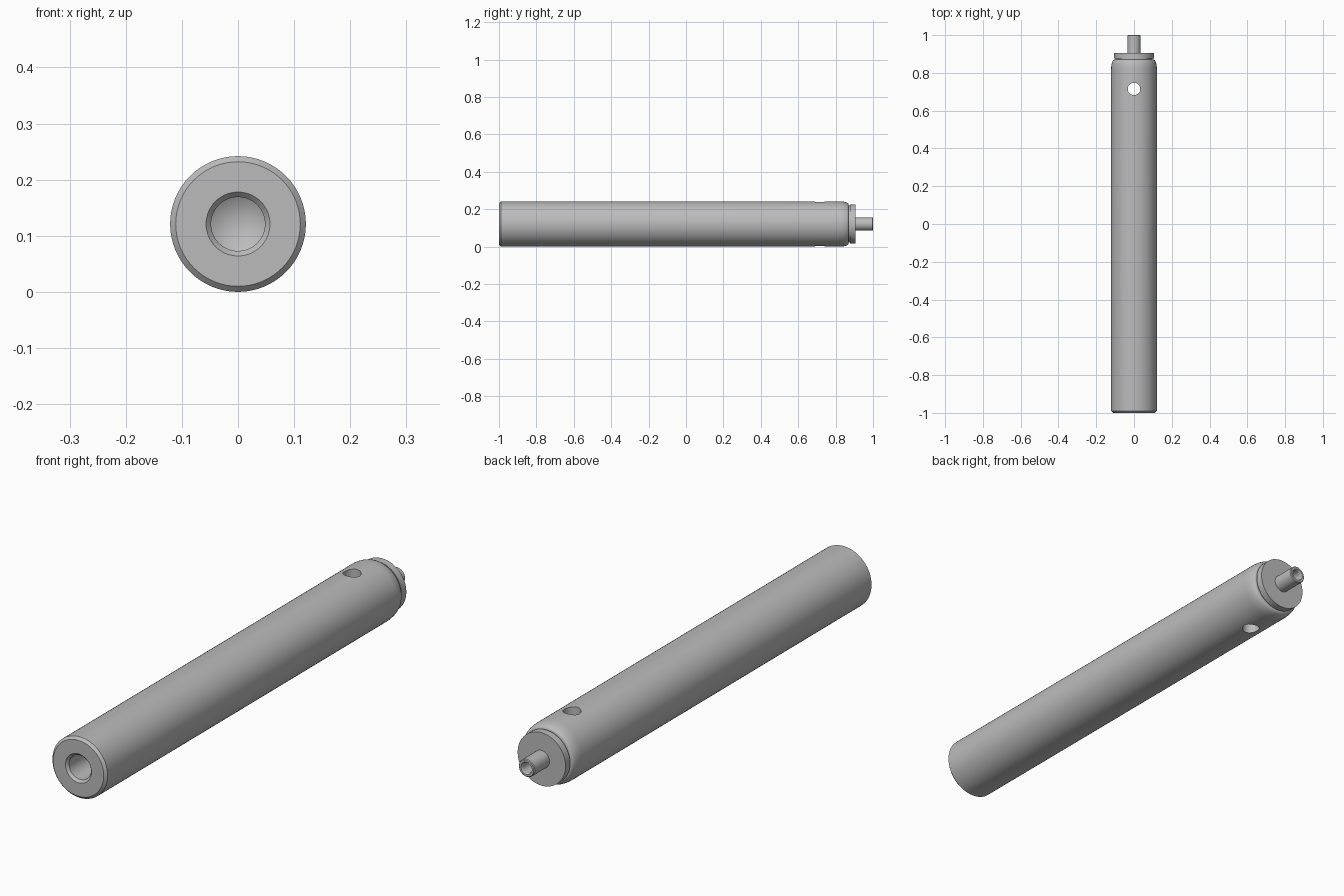
import bpy, bmesh, math
from mathutils import Matrix, Vector

cube = bpy.data.objects.get("Cube")
if cube:
    bpy.data.objects.remove(cube, do_unlink=True)

AXIS_Z = 0.121
R = 0.121

steel = bpy.data.materials.new("grey_steel")
steel.use_nodes = True
colour = (0.5, 0.5, 0.5, 1)
steel.diffuse_color = colour
steel.node_tree.nodes["Principled BSDF"].inputs["Base Color"].default_value = colour


def make_object(name, bm):
    bmesh.ops.recalc_face_normals(bm, faces=bm.faces)
    mesh = bpy.data.meshes.new(name)
    bm.to_mesh(mesh)
    bm.free()
    mesh.materials.append(steel)
    obj = bpy.data.objects.new(name, mesh)
    bpy.context.collection.objects.link(obj)
    return obj


def lathe(name, profile, steps=64):
    """Spin (radius, y) points around the long axis."""
    bm = bmesh.new()
    verts = [bm.verts.new((r, y, AXIS_Z)) for r, y in profile]
    edges = [bm.edges.new(pair) for pair in zip(verts, verts[1:])]
    bmesh.ops.spin(bm, geom=verts + edges, cent=(0, 0, AXIS_Z), axis=(0, 1, 0),
                   angle=math.tau, steps=steps, use_duplicate=False)
    bmesh.ops.remove_doubles(bm, verts=bm.verts, dist=1e-5)
    return make_object(name, bm)


# Shaft with a drilled front, rounded shoulder, groove, flange and hollow pin
drilled_front = [(0, -0.67), (0.048, -0.70), (0.048, -0.99), (0.057, -1)]
shoulder = [(R - 0.016 * (1 - math.cos(a)), 0.82 + 0.05 * math.sin(a))
            for a in (math.radians(15 * i) for i in range(7))]
flange = [(0.099, 0.87), (0.099, 0.876), (0.105, 0.876), (0.105, 0.905)]
pin = [(0.035, 0.905), (0.035, 0.997), (0.032, 1), (0.024, 1),
       (0.021, 0.995), (0.021, 0.91), (0, 0.90)]
shaft = lathe("shaft", drilled_front + [(R - 0.01, -1), (R, -0.99)]
              + shoulder + flange + pin)

# Cross hole through the shaft
bm = bmesh.new()
bmesh.ops.create_cone(bm, cap_ends=True, segments=32, radius1=0.033, radius2=0.033,
                      depth=0.5, matrix=Matrix.Translation(Vector((0, 0.715, AXIS_Z))))
cutter = make_object("cross_hole_cutter", bm)
cutter.hide_render = True
cut = shaft.modifiers.new("cross_hole", "BOOLEAN")
cut.operation = "DIFFERENCE"
cut.solver = "EXACT"
cut.object = cutter

bpy.ops.object.select_all(action="DESELECT")
shaft.select_set(True)
bpy.context.view_layer.objects.active = shaft
bpy.ops.object.modifier_apply(modifier=cut.name)
bpy.data.objects.remove(cutter, do_unlink=True)
bpy.ops.object.shade_smooth_by_angle(angle=math.radians(30))
